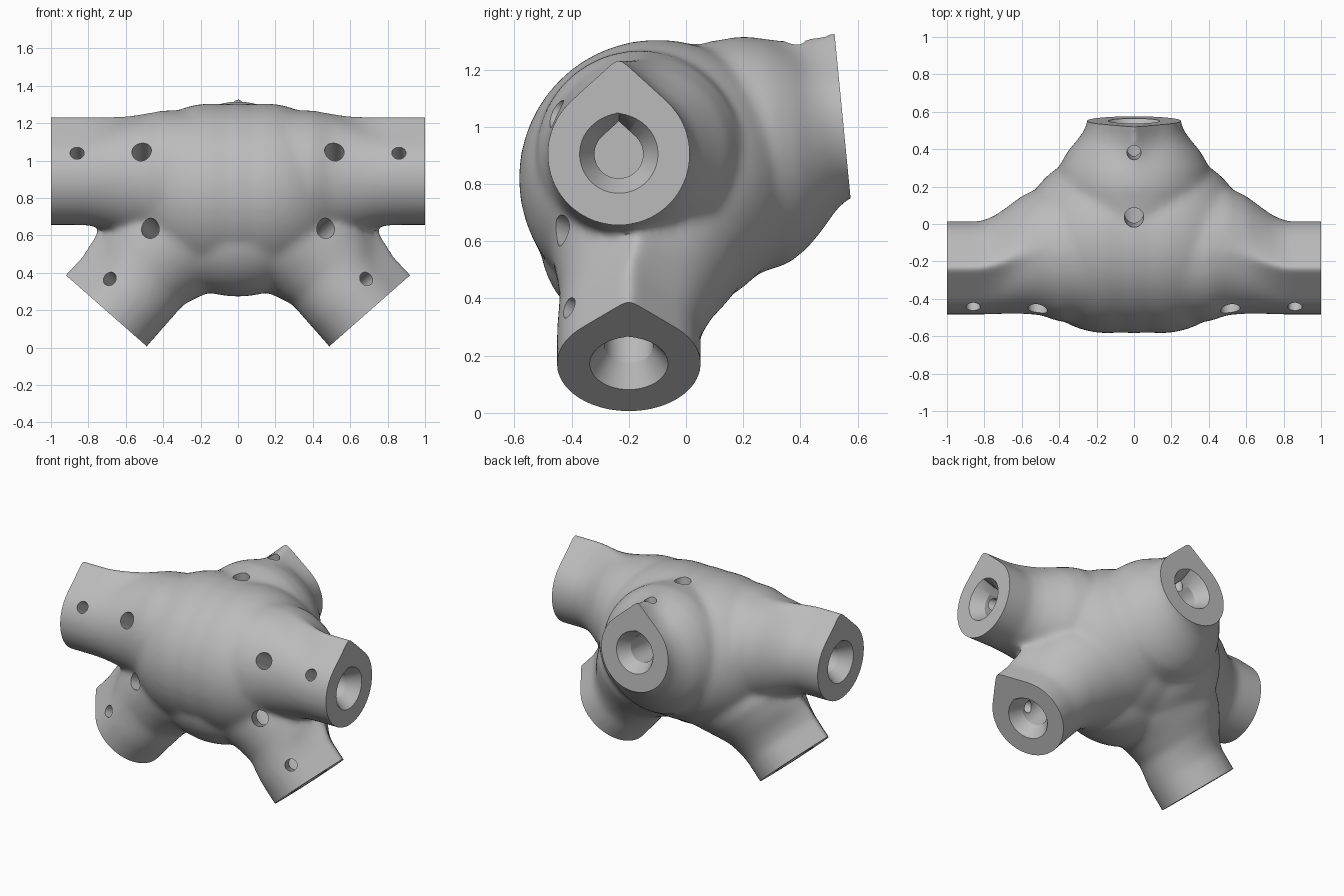
import bpy, bmesh, math
from mathutils import Vector, Matrix

if "Cube" in bpy.data.objects:
    bpy.data.objects.remove(bpy.data.objects["Cube"], do_unlink=True)

SIDES = 64


def make_object(name, bm):
    bmesh.ops.recalc_face_normals(bm, faces=bm.faces[:])
    mesh = bpy.data.meshes.new(name)
    bm.to_mesh(mesh)
    bm.free()
    obj = bpy.data.objects.new(name, mesh)
    bpy.context.collection.objects.link(obj)
    return obj


class Arm:
    """Socket frame: end centre, inward axis, direction of the ridge, side direction."""

    def __init__(self, end, inward, side, rings, hole_angle):
        self.end = Vector(end)
        self.inward = Vector(inward).normalized()
        self.side = Vector(side)
        self.up = self.inward.cross(self.side).normalized()
        if self.up.z < 0:
            self.up.negate()
        self.rings = rings
        self.hole_angle = hole_angle

    def at(self, t, s=0.0, u=0.0):
        return self.end + self.inward * t + self.side * s + self.up * u


def teardrop(theta, r, apex):
    """Radius of a circle with a pointed top, at an angle from the top."""
    phi = math.acos(min(1.0, r / apex))
    a = abs(theta)
    return r / math.cos(phi - a) if a < phi else r


def loft(bm, arm, rings):
    """Closed skin over teardrop rings: (t, radius, apex, side shift, up shift)."""
    loops = []
    for t, r, apex, ds, du in rings:
        loop = []
        for i in range(SIDES):
            th = math.pi * (2 * i / SIDES - 1)
            rho = teardrop(th, r, apex)
            loop.append(bm.verts.new(arm.at(t, ds + rho * math.sin(th), du + rho * math.cos(th))))
        loops.append(loop)
    for a, b in zip(loops, loops[1:]):
        for i in range(SIDES):
            j = (i + 1) % SIDES
            bm.faces.new((a[i], a[j], b[j], b[i]))
    bm.faces.new(loops[0])
    bm.faces.new(loops[-1])


def ball(bm, centre, radii):
    m = Matrix.Translation(centre) @ Matrix.Diagonal((*radii, 1))
    bmesh.ops.create_uvsphere(bm, u_segments=48, v_segments=32, radius=1, matrix=m)


# Flare of the level, lower and rear sockets
level_rings = [
    (-.25, .249, .337, 0, 0), (.18, .25, .337, 0, 0), (.25, .262, .337, .015, 0),
    (.32, .285, .335, .04, 0), (.4, .315, .335, .07, 0), (.5, .342, .345, .09, 0),
    (.6, .362, .364, .075, 0), (1.02, .36, .361, .06, 0)]
lower_rings = [
    (-.25, .252, .337, 0, 0), (.15, .252, .337, 0, 0), (.22, .262, .337, .015, .01),
    (.3, .282, .33, .04, .03), (.4, .318, .33, .065, .025), (.5, .346, .347, .08, 0),
    (.6, .36, .361, .07, 0), (1.02, .36, .361, .06, 0)]
rear_rings = [
    (-.25, .249, .337, 0, 0), (0, .249, .337, 0, 0), (.05, .265, .345, 0, -.02),
    (.11, .305, .37, 0, -.05), (.17, .355, .38, 0, -.06), (.24, .395, .396, 0, -.065),
    (.32, .413, .414, 0, -.065), (.4, .413, .414, 0, -.07), (.6, .36, .361, 0, -.03)]

arms = []
for sx in (1, -1):
    arms.append(Arm((sx, -.235, .905), (-sx, 0, 0), (0, 1, 0), level_rings, math.radians(57)))
    arms.append(Arm((sx * .676, -.2, .172), (-sx * .66, 0, .75), (0, 1, 0),
                    lower_rings, math.radians(57)))
arms.append(Arm((0, .551, 1.002), (0, -.995, -.097), (1, 0, 0), rear_rings, 0))

# Blended body: sockets, broad core, lower web and the fill between side sockets
bm = bmesh.new()
for arm in arms:
    loft(bm, arm, arm.rings)
for x in (-.14, 0, .14):
    ball(bm, (x, -.1, .82), (.48, .485, .485))
ball(bm, (0, -.17, .6), (.42, .34, .328))
for x in (-.3, .3):
    ball(bm, (x, -.2, .68), (.25, .28, .25))
body = make_object("pipe_connector", bm)
bpy.context.view_layer.objects.active = body
body.select_set(True)

remesh = body.modifiers.new("blend", 'REMESH')
remesh.mode = 'VOXEL'
remesh.voxel_size = 0.016
smooth = body.modifiers.new("soften", 'SMOOTH')
smooth.factor = 0.5
smooth.iterations = 20
for name in ("blend", "soften"):
    bpy.ops.object.modifier_apply(modifier=name)


def cut(name, bm):
    cutter = make_object(name, bm)
    cutter.hide_render = True
    mod = body.modifiers.new(name, 'BOOLEAN')
    mod.operation = 'DIFFERENCE'
    mod.solver = 'MANIFOLD'
    mod.object = cutter
    bpy.ops.object.modifier_apply(modifier=name)
    bpy.data.objects.remove(cutter, do_unlink=True)


for arm in arms:
    # Flat socket end
    bm = bmesh.new()
    loft(bm, arm, [(-.4, .42, .421, 0, 0), (0, .42, .421, 0, 0)])
    cut("end_cutter", bm)
    # Teardrop bore with a conical mouth
    bm = bmesh.new()
    loft(bm, arm, [(-.02, .15, .151, 0, 0), (.08, .085, .115, 0, 0), (.6, .085, .115, 0, 0)])
    cut("bore_cutter", bm)
    # Two screw holes entering the bore
    out = arm.up * math.cos(arm.hole_angle) - arm.side * math.sin(arm.hole_angle)
    turn = out.to_track_quat('Z', 'Y').to_matrix().to_4x4()
    for t, r in ((.14, .038), (.485, .052)):
        bm = bmesh.new()
        place = Matrix.Translation(arm.at(t) + out * .28) @ turn
        bmesh.ops.create_cone(bm, cap_ends=True, segments=32, radius1=r, radius2=r,
                              depth=.56, matrix=place)
        cut("screw_cutter", bm)

# Plain grey finish
grey = bpy.data.materials.new("plain_grey")
grey.use_nodes = True
colour = (.5, .5, .5, 1)
grey.diffuse_color = colour
grey.node_tree.nodes["Principled BSDF"].inputs["Base Color"].default_value = colour
body.data.materials.clear()
body.data.materials.append(grey)
for poly in body.data.polygons:
    poly.material_index = 0
bpy.ops.object.shade_smooth_by_angle(angle=math.radians(32))
